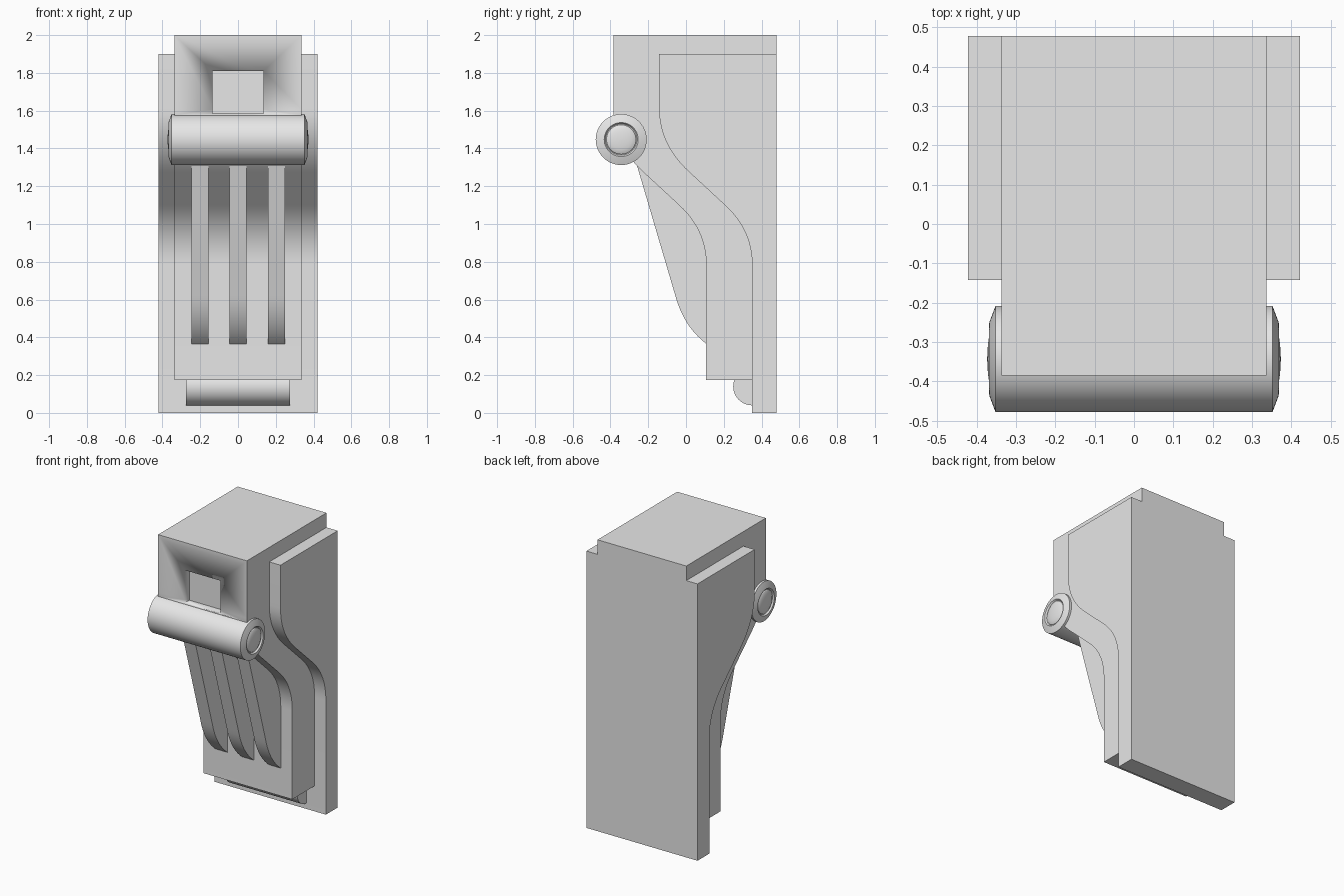
import bpy, bmesh, math

if "Cube" in bpy.data.objects:
    bpy.data.objects.remove(bpy.data.objects["Cube"])

stone = bpy.data.materials.new("plain grey")
stone.diffuse_color = (0.8, 0.8, 0.8, 1)
stone.use_nodes = True
stone.node_tree.nodes["Principled BSDF"].inputs["Base Color"].default_value = stone.diffuse_color


def finish(bm, name):
    bmesh.ops.recalc_face_normals(bm, faces=bm.faces)
    mesh = bpy.data.meshes.new(name)
    bm.to_mesh(mesh)
    bm.free()
    mesh.materials.append(stone)
    ob = bpy.data.objects.new(name, mesh)
    bpy.context.collection.objects.link(ob)
    bpy.ops.object.select_all(action='DESELECT')
    ob.select_set(True)
    bpy.context.view_layer.objects.active = ob
    bpy.ops.object.shade_smooth_by_angle(angle=math.radians(30))
    return ob


def prism(name, profile, x0, x1):
    """Extrude a (y, z) outline from x0 to x1."""
    bm = bmesh.new()
    face = bm.faces.new([bm.verts.new((x0, y, z)) for y, z in profile])
    out = bmesh.ops.extrude_face_region(bm, geom=[face])
    moved = [v for v in out["geom"] if isinstance(v, bmesh.types.BMVert)]
    bmesh.ops.translate(bm, verts=moved, vec=(x1 - x0, 0, 0))
    return finish(bm, name)


def lathe(name, profile, cy, cz, n=48):
    """Revolve (x, radius) points about an x-parallel axis, capping the ends."""
    bm = bmesh.new()
    rings = [[bm.verts.new((x, cy + r * math.cos(2 * math.pi * i / n),
                            cz + r * math.sin(2 * math.pi * i / n)))
              for i in range(n)] for x, r in profile]
    for a, b in zip(rings, rings[1:]):
        for i in range(n):
            j = (i + 1) % n
            bm.faces.new((a[i], a[j], b[j], b[i]))
    bm.faces.new(rings[0])
    bm.faces.new(rings[-1])
    return finish(bm, name)


def bend(a, c, b, n=12):
    return [tuple((1 - t) ** 2 * p + 2 * t * (1 - t) * q + t * t * r
                  for p, q, r in zip(a, c, b)) for t in (i / n for i in range(n + 1))]


# Shared S-curve of the front edges
s_curve = (bend((-0.142, 1.607), (-0.142, 1.42), (0.02, 1.272))
           + bend((0.206, 1.10), (0.35, 0.968), (0.35, 0.785)))
BACK = 0.478

# Wide back plate
prism("back_plate", [(BACK, 1.9), (-0.142, 1.9)] + s_curve + [(0.35, 0), (BACK, 0)],
      -0.422, 0.422)

# Narrower main body, stepped forward of the plate
body = prism("body", [(BACK, 1.9), (BACK, 2), (-0.385, 2)]
             + [(y - 0.243, z) for y, z in s_curve]
             + [(0.107, 0.175), (0.45, 0.175), (0.45, 1.9)], -0.337, 0.337)

# Square recess in the front of the body
cutter = prism("recess_cutter", [(-0.5, 1.585), (-0.335, 1.585), (-0.335, 1.81), (-0.5, 1.81)],
               -0.135, 0.135)
cutter.hide_render = True
mod = body.modifiers.new("recess", 'BOOLEAN')
mod.operation = 'DIFFERENCE'
mod.solver = 'EXACT'
mod.object = cutter
bpy.context.view_layer.objects.active = body
bpy.ops.object.modifier_apply(modifier=mod.name)
bpy.data.objects.remove(cutter)

# Three ribs below the scroll
rib = ([(-0.295, 1.43), (-0.058, 0.626)]
       + bend((-0.058, 0.626), (-0.015, 0.46), (0.107, 0.366), 10)[1:]
       + [(0.15, 0.366), (0.15, 1.1), (-0.2, 1.42)])
for i, x in enumerate((-0.2, 0, 0.205)):
    prism(f"rib_{i + 1}", rib, x - 0.045, x + 0.045)

# Scroll roll with bevelled ends and domed buttons
end = [(0.352, 0.135), (0.367, 0.095), (0.368, 0.09), (0.358, 0.083)]
end += [(0.358 + 0.015 * math.sin(a), 0.078 * math.cos(a))
        for a in (math.radians(d) for d in (0, 15, 30, 45, 60, 75, 87))]
lathe("scroll_roll", [(-x, r) for x, r in reversed(end)] + end, -0.343, 1.447)

# Small half-round moulding under the body
lathe("bottom_moulding", [(-0.274, 0.1), (0.274, 0.1)], 0.35, 0.14)
